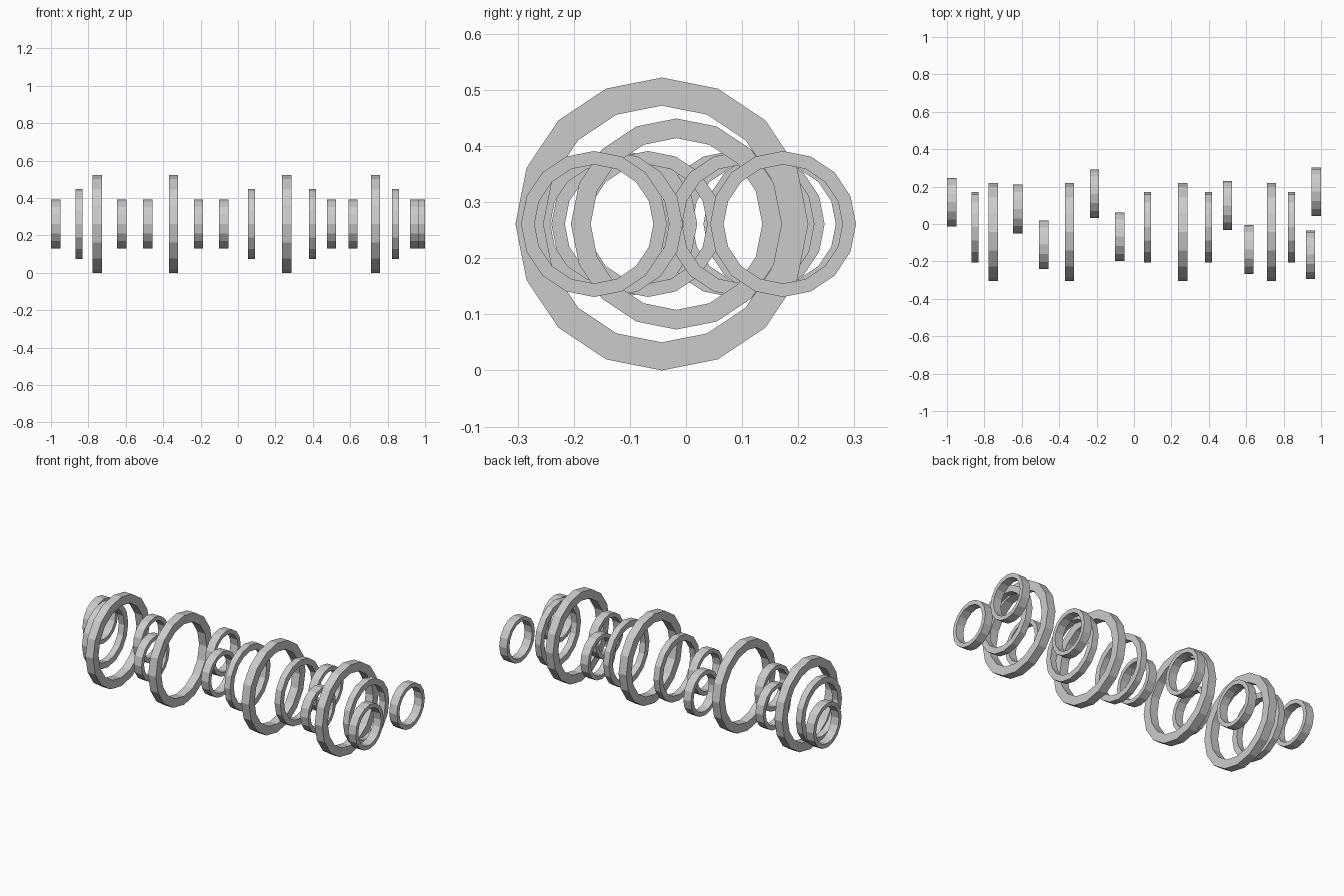
import bpy, bmesh
from math import cos, sin, pi

if "Cube" in bpy.data.objects:
    bpy.data.objects.remove(bpy.data.objects["Cube"])

Z = 0.261      # shared axis height
SIDES = 16


def ring(name, x, y, outer, inner, width):
    """Flat-faced ring with its axis along x."""
    bm = bmesh.new()
    h = width / 2
    profile = [(-h, outer), (h, outer), (h, inner), (-h, inner)]
    loops = []
    for i in range(SIDES):
        a = 2 * pi * i / SIDES
        loops.append([bm.verts.new((dx, r * cos(a), r * sin(a))) for dx, r in profile])
    for i in range(SIDES):
        p, q = loops[i], loops[(i + 1) % SIDES]
        for k in range(4):
            n = (k + 1) % 4
            bm.faces.new((p[k], p[n], q[n], q[k]))
    bmesh.ops.recalc_face_normals(bm, faces=bm.faces)
    me = bpy.data.meshes.new(name)
    bm.to_mesh(me)
    bm.free()
    ob = bpy.data.objects.new(name, me)
    ob.location = (x, y, Z)
    bpy.context.collection.objects.link(ob)


# large rings
for x in (-0.752, -0.345, 0.26, 0.735):
    ring("large_ring", x, -0.043, 0.261, 0.211, 0.05)

# medium rings
for x in (-0.85, 0.073, 0.399, 0.843):
    ring("medium_ring", x, -0.017, 0.188, 0.153, 0.037)

# small rings, offset to alternating sides
for x, y in ((-0.975, 0.117), (-0.622, 0.08), (-0.483, -0.11), (-0.211, 0.161),
             (-0.077, -0.068), (0.5, 0.099), (0.615, -0.136), (0.975, 0.173),
             (0.944, -0.164)):
    ring("small_ring", x, y, 0.13, 0.106, 0.05)
